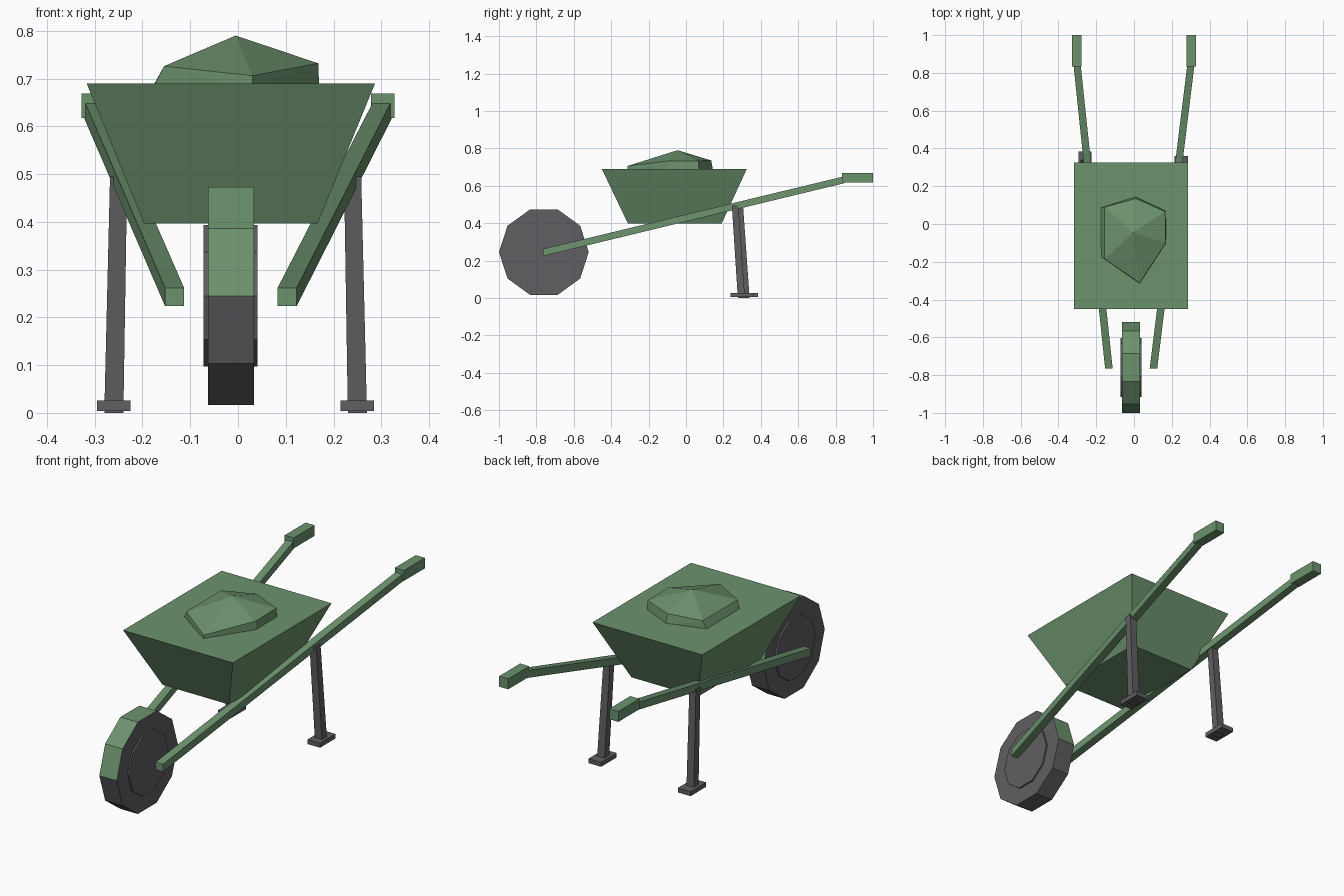
import bpy, bmesh, math
from mathutils import Vector

if "Cube" in bpy.data.objects:
    bpy.data.objects.remove(bpy.data.objects["Cube"])


def material(name, rgb):
    m = bpy.data.materials.new(name)
    m.diffuse_color = (*rgb, 1)
    m.use_nodes = True
    m.node_tree.nodes["Principled BSDF"].inputs["Base Color"].default_value = m.diffuse_color
    return m


GREEN = material("green", (0.15, 0.29, 0.155))
GREY = material("dark_grey", (0.115, 0.115, 0.125))


def finish(name, bm, *mats):
    bmesh.ops.recalc_face_normals(bm, faces=bm.faces)
    me = bpy.data.meshes.new(name)
    bm.to_mesh(me)
    bm.free()
    for m in mats:
        me.materials.append(m)
    ob = bpy.data.objects.new(name, me)
    bpy.context.collection.objects.link(ob)
    return ob


def loft(name, rings, *mats):
    """Skin a list of matching closed rings and cap both ends."""
    bm = bmesh.new()
    vs = [[bm.verts.new(p) for p in r] for r in rings]
    n = len(vs[0])
    for a, b in zip(vs, vs[1:]):
        for i in range(n):
            j = (i + 1) % n
            bm.faces.new((a[i], a[j], b[j], b[i]))
    bm.faces.new(vs[0])
    bm.faces.new(vs[-1])
    return finish(name, bm, *mats)


def rect_z(x0, x1, y0, y1, z):
    return [(x0, y0, z), (x1, y0, z), (x1, y1, z), (x0, y1, z)]


def rect_y(x, y, z, w, h):
    return [(x + sx * w / 2, y, z + sz * h / 2)
            for sx, sz in ((-1, -1), (1, -1), (1, 1), (-1, 1))]


# Tray, flat topped
loft("tray", [rect_z(-0.197, 0.167, -0.31, 0.19, 0.397),
              rect_z(-0.317, 0.287, -0.45, 0.325, 0.69)], GREEN)

# Faceted heap on the tray
heap = bmesh.new()
for p in [(-0.005, -0.045, 0.79), (0.165, 0.065, 0.733), (0.168, -0.10, 0.732),
          (0.03, -0.312, 0.706), (-0.155, -0.185, 0.726), (-0.155, 0.09, 0.726),
          (0.01, 0.135, 0.735), (0.168, 0.07, 0.68), (0.17, -0.10, 0.68),
          (0.03, -0.315, 0.68), (-0.178, -0.17, 0.68), (-0.18, 0.085, 0.68),
          (0.01, 0.145, 0.68)]:
    heap.verts.new(p)
bmesh.ops.convex_hull(heap, input=heap.verts)
finish("heap", heap, GREEN)


# Ten-sided tyre and hub
def disc(name, x0, x1, r):
    rings = [[(x, -0.76 + r * math.cos(math.tau * i / 10),
               0.245 + r * math.sin(math.tau * i / 10)) for i in range(10)]
             for x in (x0, x1)]
    return loft(name, rings, GREY, GREEN)


tyre = disc("wheel_tyre", -0.063, 0.033, 0.24)
disc("wheel_hub", -0.072, 0.041, 0.156)
for f in tyre.data.polygons:
    if len(f.vertices) == 4 and f.center.z > 0.25:
        f.material_index = 1

for side, s in (("left", -1), ("right", 1)):
    # Sloping bar and grip
    loft(side + "_bar", [rect_y(-0.015 + 0.118 * s, -0.765, 0.243, 0.04, 0.038),
                         rect_y(0.302 * s, 0.85, 0.633, 0.038, 0.037)], GREEN)
    loft(side + "_grip", [rect_y(0.303 * s, 0.835, 0.643, 0.05, 0.052),
                          rect_y(0.303 * s, 1.0, 0.643, 0.05, 0.052)], GREEN)
    # Leaning leg and foot plate
    dy = 0.0125 - 0.0125 * s
    x, xt = -0.005 + 0.255 * s, -0.005 + 0.245 * s
    loft(side + "_leg", [rect_z(x - 0.02, x + 0.02, 0.277 + dy, 0.315 + dy, 0),
                         rect_z(xt - 0.018, xt + 0.018, 0.245 + dy, 0.28 + dy, 0.495)],
         GREY)
    loft(side + "_foot", [rect_z(x - 0.035, x + 0.035, 0.238 + dy, 0.36 + dy, z)
                          for z in (0.004, 0.026)], GREY)
